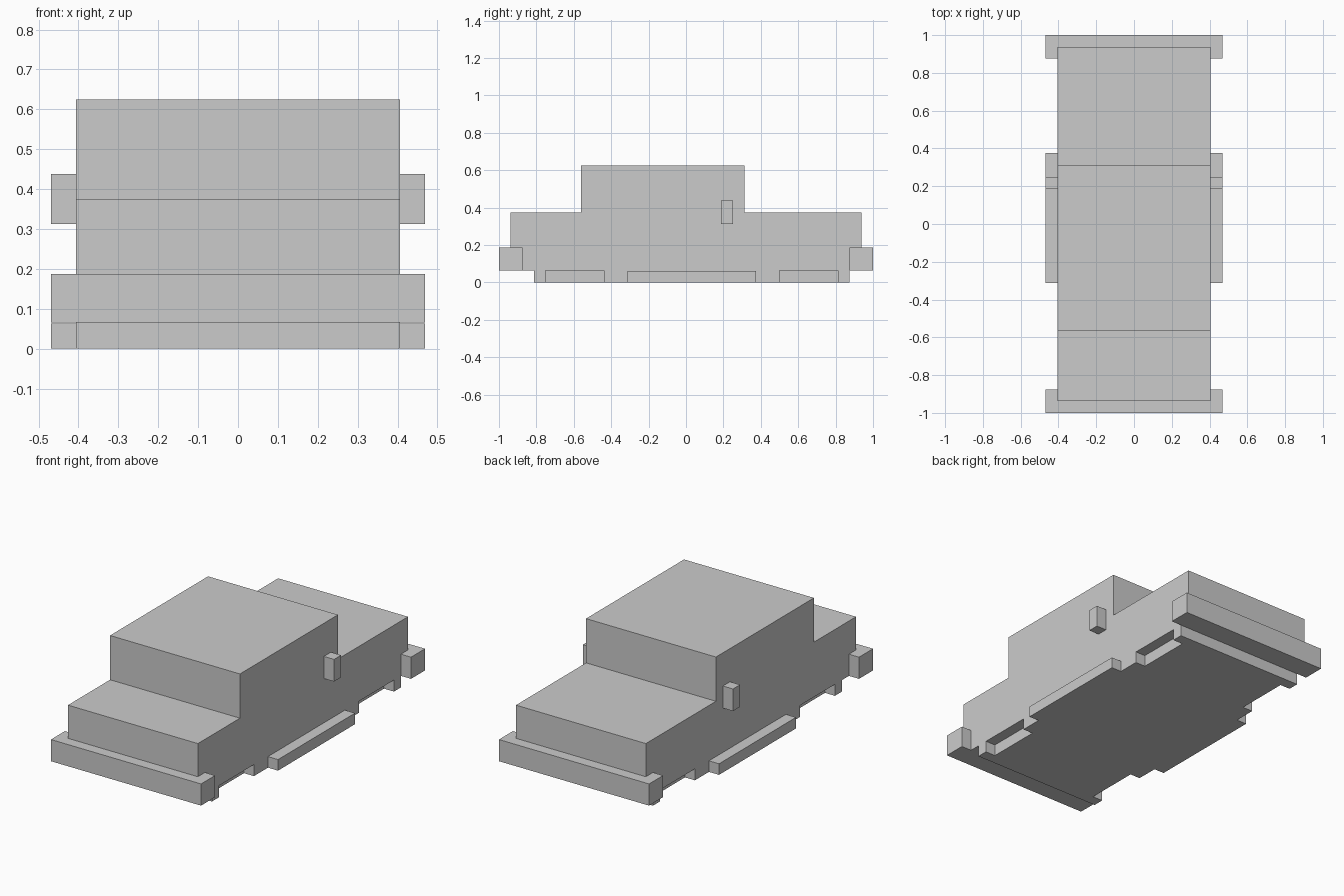
import bpy, bmesh
from mathutils import Vector

if "Cube" in bpy.data.objects:
    bpy.data.objects.remove(bpy.data.objects["Cube"])

W = 0.406      # half width of the body
WIDE = 0.469   # half width of bumpers, skirts and mirrors
SILL = 0.065   # height of the wheel openings


def prism(name, points, direction):
    """Extrude a closed outline along a direction."""
    bm = bmesh.new()
    face = bm.faces.new([bm.verts.new(p) for p in points])
    ext = bmesh.ops.extrude_face_region(bm, geom=[face])["geom"]
    moved = [g for g in ext if isinstance(g, bmesh.types.BMVert)]
    bmesh.ops.translate(bm, verts=moved, vec=Vector(direction))
    bmesh.ops.recalc_face_normals(bm, faces=bm.faces)
    mesh = bpy.data.meshes.new(name)
    bm.to_mesh(mesh)
    bm.free()
    obj = bpy.data.objects.new(name, mesh)
    bpy.context.collection.objects.link(obj)
    return obj


def box(name, x, y, z):
    corners = [(x[0], y[0]), (x[1], y[0]), (x[1], y[1]), (x[0], y[1])]
    return prism(name, [(a, b, z[0]) for a, b in corners], (0, 0, z[1] - z[0]))


# Upper body: stepped side profile with hood, cabin and rear deck
profile = [(-0.938, SILL), (0.938, SILL), (0.938, 0.375), (0.3125, 0.375),
           (0.3125, 0.625), (-0.5625, 0.625), (-0.5625, 0.375), (-0.938, 0.375)]
prism("body", [(-W, y, z) for y, z in profile], (2 * W, 0, 0))

# Underbody: plan outline with shallow wheel openings on both sides
N = W - 0.0625
right = [(W, -0.8125), (W, -0.75), (N, -0.75), (N, -0.4375), (W, -0.4375),
         (W, 0.5), (N, 0.5), (N, 0.8125), (W, 0.8125), (W, 0.875)]
outline = right + [(-x, y) for x, y in reversed(right)]
prism("underbody", [(x, y, 0) for x, y in outline], (0, 0, SILL))

# Bumpers
box("front_bumper", (-WIDE, WIDE), (-1, -0.875), (SILL, 0.1875))
box("rear_bumper", (-WIDE, WIDE), (0.875, 1), (SILL, 0.1875))

# Side skirts and mirrors
for side, s in (("left", -1), ("right", 1)):
    x = sorted((s * W, s * WIDE))
    box(side + "_skirt", x, (-0.3125, 0.375), (0, 0.0625))
    box(side + "_mirror", x, (0.1875, 0.25), (0.3125, 0.4375))
